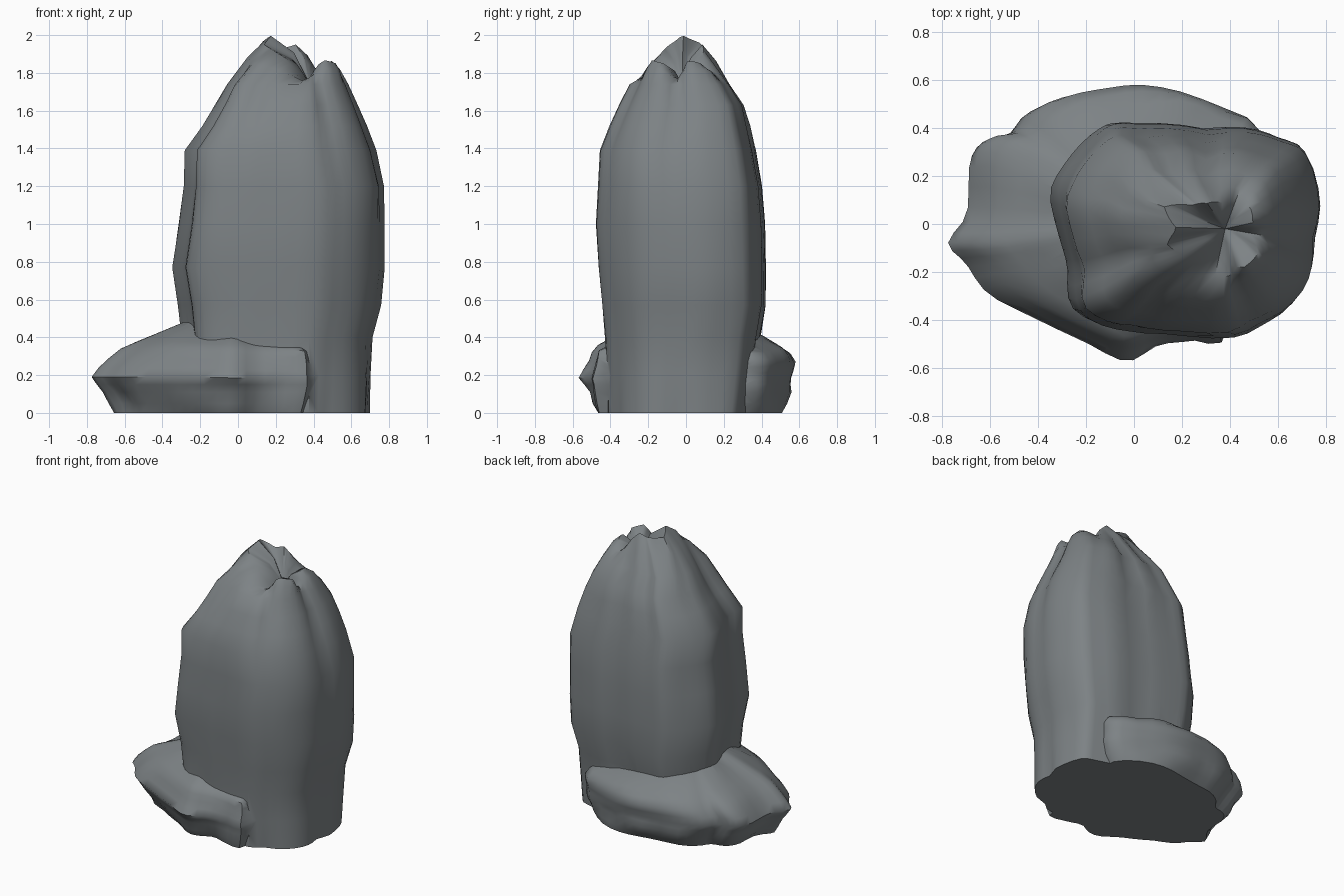
import bpy, bmesh, math
from mathutils import Vector, noise

if "Cube" in bpy.data.objects:
    bpy.data.objects.remove(bpy.data.objects["Cube"])

stone = bpy.data.materials.new("dark_stone")
stone.diffuse_color = (0.205, 0.225, 0.235, 1)
stone.use_nodes = True
stone.node_tree.nodes["Principled BSDF"].inputs["Base Color"].default_value = stone.diffuse_color


def spline(pts, n):
    """Closed Catmull-Rom resampling of 2D points."""
    k, out = len(pts), []
    for i in range(n):
        f = i * k / n
        j, t = int(f), f - int(f)
        a, b, c, d = (Vector(pts[(j + o) % k]) for o in (-1, 0, 1, 2))
        out.append(b + 0.5 * t * ((c - a) + t * (2*a - 5*b + 4*c - d + t * (3*(b - c) + d - a))))
    return out


def lerp_keys(keys, x):
    """Piecewise-linear lookup of rows (x, values...)."""
    for a, b in zip(keys, keys[1:]):
        if x <= b[0]:
            t = (x - a[0]) / (b[0] - a[0])
            return [p + (q - p) * t for p, q in zip(a[1:], b[1:])]
    return list(keys[-1][1:])


def loft(name, rings, tip):
    """Skin a stack of rings, continued a little below ground for a clean cut."""
    bm = bmesh.new()
    n = len(rings[0])
    rings = [[p - Vector((0, 0, 0.1)) for p in rings[0]]] + rings
    vs = [[bm.verts.new(p) for p in r] for r in rings]
    for a, b in zip(vs, vs[1:]):
        for i in range(n):
            j = (i + 1) % n
            bm.faces.new((a[i], a[j], b[j], b[i]))
    top = bm.verts.new(tip)
    for i in range(n):
        bm.faces.new((vs[-1][i], vs[-1][(i + 1) % n], top))
    bm.faces.new(vs[0][::-1])
    bmesh.ops.recalc_face_normals(bm, faces=bm.faces)
    me = bpy.data.meshes.new(name)
    bm.to_mesh(me)
    bm.free()
    me.materials.append(stone)
    ob = bpy.data.objects.new(name, me)
    bpy.context.collection.objects.link(ob)
    return ob


# Tall fluted pillar: plan outline, then extents at each height (z, left, right, front, back)
plan = [(0.77, 0.07), (0.71, 0.30), (0.60, 0.36), (0.45, 0.40), (0.2, 0.41), (-0.05, 0.43),
        (-0.15, 0.40), (-0.26, 0.29), (-0.35, 0.15), (-0.31, -0.05), (-0.28, -0.2),
        (-0.25, -0.36), (-0.1, -0.44), (0.1, -0.46), (0.4, -0.47), (0.55, -0.41),
        (0.69, -0.28), (0.75, -0.12)]
levels = [(0, -0.29, 0.705, -0.41, 0.35), (0.2, -0.29, 0.705, -0.415, 0.375),
          (0.4, -0.30, 0.71, -0.425, 0.40), (0.57, -0.32, 0.755, -0.44, 0.43),
          (0.77, -0.352, 0.775, -0.46, 0.43), (1.0, -0.32, 0.778, -0.472, 0.425),
          (1.2, -0.30, 0.775, -0.458, 0.41), (1.39, -0.29, 0.73, -0.453, 0.38),
          (1.52, -0.20, 0.685, -0.405, 0.345), (1.63, -0.13, 0.64, -0.355, 0.315),
          (1.74, -0.065, 0.59, -0.295, 0.24)]
# Groove directions about the middle (degrees, depth)
grooves = [(-3, 0.04), (80, 0.03), (118, 0.03), (160, 0.025),
           (200, 0.025), (238, 0.025), (305, 0.03)]
N = 54
base_ring = spline(plan, N)
rings = []
for z, l, r, f, b in levels:
    ring = []
    for p in base_ring:
        x = l + (p.x + 0.35) / 1.12 * (r - l)
        y = f + (p.y + 0.47) / 0.90 * (b - f)
        ang = math.degrees(math.atan2(p.y + 0.02, p.x - 0.22))
        cut = sum(d * math.exp(-(((ang - a + 180) % 360 - 180) / 8) ** 2) for a, d in grooves)
        cut *= 0.3 + 1.1 * max(0, z - 1.0) + 3 * max(0, 0.2 - z)
        out = Vector((x - 0.22, y + 0.02)).normalized()
        cut -= 0.01 * noise.noise((x * 6, y * 6, z * 3))
        ring.append(Vector((x - out.x * cut, y - out.y * cut, z)))
    rings.append(ring)

# Jagged crown around a small hollow: (angle, radius, height)
hollow = Vector((0.38, -0.02, 1.74))
crown = [(-180, 0.20, 2.0), (-165, 0.25, 1.95), (-145, 0.20, 1.90), (-118, 0.13, 1.80),
         (-100, 0.10, 1.73), (-68, 0.18, 1.87), (-35, 0.17, 1.85), (-12, 0.10, 1.75),
         (15, 0.12, 1.87), (45, 0.14, 1.85), (70, 0.11, 1.81), (95, 0.11, 1.89),
         (125, 0.13, 1.95), (145, 0.17, 1.93), (160, 0.27, 1.96), (180, 0.20, 2.0)]
mid, peak, inner = [], [], []
for p in rings[-1]:
    d = p - hollow
    a = math.atan2(d.y, d.x)
    r, z = lerp_keys(crown, math.degrees(a))
    q = hollow + Vector((math.cos(a) * r, math.sin(a) * r, z - hollow.z))
    m = p.lerp(q, 0.5)
    m.z += 0.02
    mid.append(m)
    peak.append(q)
    i = q.lerp(hollow, 0.6)
    i.z = q.z + (hollow.z - q.z) * 0.35
    inner.append(i)
pillar = loft("rock_pillar_and_base", rings + [mid, peak, inner], hollow)

# Low boulder wrapped round the left of the pillar
foot = [(-0.78, -0.08), (-0.70, -0.17), (-0.60, -0.29), (-0.4, -0.40), (-0.2, -0.50),
        (-0.03, -0.57), (0.1, -0.505), (0.25, -0.49), (0.39, -0.45), (0.45, 0.1), (0.53, 0.38),
        (0.3, 0.51), (0.08, 0.575), (-0.12, 0.57), (-0.3, 0.54), (-0.45, 0.47),
        (-0.52, 0.39), (-0.63, 0.36), (-0.69, 0.27), (-0.70, 0.05)]
foot_ring = spline(foot, 54)
# Scales per height: (z, left, right, front, back)
foot_levels = [(0, 0.83, 0.9, 0.80, 0.83), (0.05, 0.87, 0.94, 0.86, 0.90),
               (0.11, 0.92, 0.97, 0.90, 0.94), (0.15, 0.96, 1.0, 0.95, 0.95),
               (0.19, 1.0, 1.0, 1.0, 0.96), (0.24, 0.955, 1.0, 0.96, 0.985),
               (0.29, 0.88, 1.0, 0.91, 1.0), (0.34, 0.79, 0.99, 0.88, 0.94),
               (0.38, 0.68, 0.96, 0.82, 0.84), (0.43, 0.54, 0.8, 0.67, 0.70),
               (0.48, 0.38, 0.5, 0.5, 0.5)]
rings = []
for z, l, r, f, b in foot_levels:
    ring = []
    for p in foot_ring:
        w = 0.05 * noise.noise((p.x * 4.5, p.y * 4.5, z * 8))
        if 0.13 < z < 0.3:
            w *= 0.3
        sx = l if p.x < 0 else r
        sy = f + (b - f) * min(1, max(0, (p.y + 0.3) / 0.6))
        if z < 0.39:
            sy += (1 - sy) * 0.6 * min(1, max(0, p.x / 0.25))
        # the shelf sinks toward its right end
        drop = 0.08 * max(0, p.x * sx + 0.3) * min(1, max(0, (z - 0.15) / 0.2))
        ring.append(Vector((p.x * (sx + w), p.y * (sy + w), z - drop)))
    rings.append(ring)
boulder = loft("boulder_cutter", rings, Vector((-0.05, 0, 0.48)))

# Fuse both into one rock, then slice it flat at the ground
bpy.context.view_layer.objects.active = pillar
pillar.select_set(True)
mod = pillar.modifiers.new("fuse", 'BOOLEAN')
mod.operation, mod.solver, mod.object = 'UNION', 'EXACT', boulder
bpy.ops.object.modifier_apply(modifier=mod.name)
bpy.data.objects.remove(boulder)
bm = bmesh.new()
bm.from_mesh(pillar.data)
cut = bmesh.ops.bisect_plane(bm, geom=bm.verts[:] + bm.edges[:] + bm.faces[:],
                             plane_co=(0, 0, 0), plane_no=(0, 0, 1), clear_inner=True)
bmesh.ops.triangle_fill(bm, use_beauty=True, normal=(0, 0, -1),
                        edges=[e for e in bm.edges if e.is_boundary])
bmesh.ops.recalc_face_normals(bm, faces=bm.faces)
bm.to_mesh(pillar.data)
bm.free()
bpy.ops.object.shade_smooth_by_angle(angle=math.radians(55))
